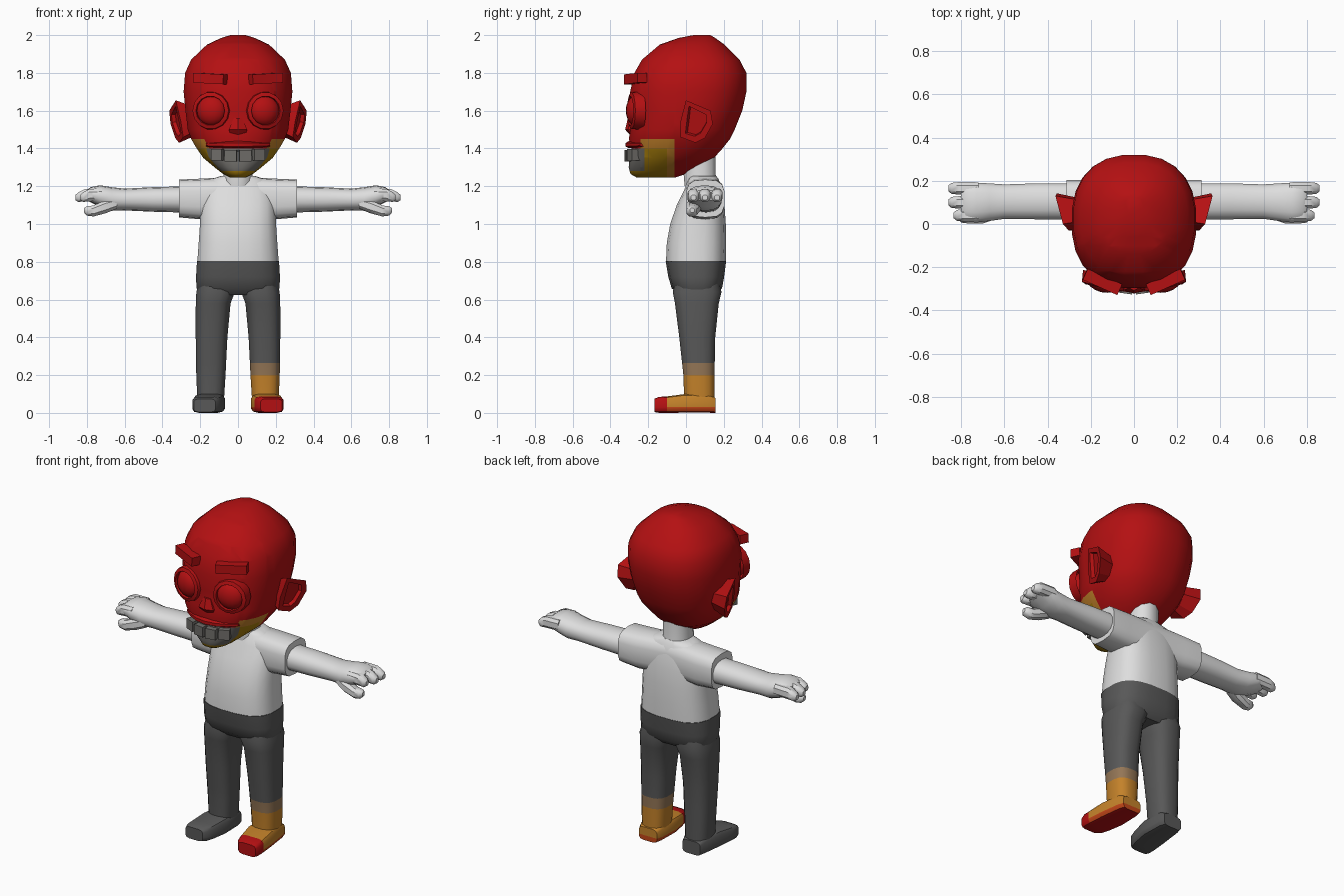
import bpy, bmesh, math
from mathutils import Matrix, Vector

if "Cube" in bpy.data.objects:
    bpy.data.objects.remove(bpy.data.objects["Cube"])


def srgb(r, g, b):
    return [((c / 255 + 0.055) / 1.055) ** 2.4 if c > 10 else c / 255 / 12.92 for c in (r, g, b)]


PALETTE = [("white", (222, 222, 222)), ("dark_grey", (88, 88, 88)), ("red", (180, 16, 18)),
           ("orange", (196, 130, 42)), ("olive", (170, 128, 12)), ("brown", (148, 118, 86)),
           ("tooth_grey", (112, 110, 106)), ("orange_red", (196, 70, 24))]
MATS = []
for mat_name, rgb in PALETTE:
    m = bpy.data.materials.new(mat_name)
    m.diffuse_color = (*srgb(*rgb), 1)
    m.use_nodes = True
    m.node_tree.nodes["Principled BSDF"].inputs["Base Color"].default_value = m.diffuse_color
    MATS.append(m)
WHITE, GREY, RED, ORANGE, OLIVE, BROWN, TOOTH, ORANGE_RED = range(8)


def finish(name, bm, color, cuts=(), rule=None, angle=40):
    """Cut along planes, colour faces by rule and make the object."""
    for axis, value in cuts:
        co, no = Vector((0, 0, 0)), Vector((0, 0, 0))
        co["xyz".index(axis)], no["xyz".index(axis)] = value, 1
        bmesh.ops.bisect_plane(bm, geom=bm.verts[:] + bm.edges[:] + bm.faces[:],
                               plane_co=co, plane_no=no, dist=1e-5)
    bmesh.ops.recalc_face_normals(bm, faces=bm.faces[:])
    bm.normal_update()
    for f in bm.faces:
        f.smooth = True
        f.material_index = rule(f.calc_center_median(), f.normal) if rule else color
    me = bpy.data.meshes.new(name)
    bm.to_mesh(me)
    bm.free()
    for mat in MATS:
        me.materials.append(mat)
    me.set_sharp_from_angle(angle=math.radians(angle))
    ob = bpy.data.objects.new(name, me)
    bpy.context.collection.objects.link(ob)
    return ob


def loft(name, axis, rings, color, n=16, power=2.5, side=1, **kw):
    """Rounded sections (t, a0, a1, b0, b1) joined along an axis."""
    bm = bmesh.new()
    loops = []
    for t, a0, a1, b0, b1 in rings:
        loop = []
        for i in range(n):
            ang = 2 * math.pi * (i + 0.5) / n
            c, s = math.cos(ang), math.sin(ang)
            a = (a0 + a1) / 2 + (a1 - a0) / 2 * math.copysign(abs(c) ** (2 / power), c)
            b = (b0 + b1) / 2 + (b1 - b0) / 2 * math.copysign(abs(s) ** (2 / power), s)
            p = {"x": (t, a, b), "y": (a, t, b), "z": (a, b, t)}[axis]
            loop.append(bm.verts.new((p[0] * side, p[1], p[2])))
        loops.append(loop)
    for lo, hi in zip(loops, loops[1:]):
        for i in range(n):
            bm.faces.new((lo[i], lo[(i + 1) % n], hi[(i + 1) % n], hi[i]))
    bm.faces.new(loops[0])
    bm.faces.new(loops[-1])
    return finish(name, bm, color, **kw)


def box(name, loc, size, color, turn=0, tilt=0):
    bm = bmesh.new()
    bmesh.ops.create_cube(bm, size=1, matrix=Matrix.Translation(loc) @ Matrix.Rotation(turn, 4, "Z")
                          @ Matrix.Rotation(tilt, 4, "Y") @ Matrix.Diagonal((*size, 1)))
    return finish(name, bm, color)


# Head with painted jaw
def head_color(c, n):
    if c.z > 1.45 or c.y > -0.06:
        return RED
    if c.z > 1.28 and c.y < -0.22 and c.z < 1.40:
        return TOOTH
    if c.z > 1.40 and c.y < -0.24:
        return RED
    if c.z > 1.40 or c.y > -0.10:
        return ORANGE
    return OLIVE


head = [(1.245, .04, -.26, -.06), (1.265, .08, -.295, 0), (1.30, .125, -.305, .07),
        (1.35, .185, -.30, .15), (1.40, .22, -.29, .195), (1.45, .25, -.305, .235),
        (1.50, .268, -.295, .26), (1.60, .28, -.295, .30), (1.70, .29, -.298, .322),
        (1.80, .282, -.275, .322), (1.87, .25, -.235, .285), (1.95, .165, -.14, .205),
        (1.985, .09, -.04, .155), (2.0, .04, .04, .13)]
loft("head", "z", [(z, -w, w, f, b) for z, w, f, b in head], RED, n=24, power=2.35, angle=60,
     cuts=[("z", 1.28), ("y", -.06), ("y", -.10), ("y", -.22), ("y", -.24)], rule=head_color)

# Upper lip, curved around the mouth
lip = [(x, -.322 + 2.6 * x * x, -.25 + 2.6 * x * x, 1.40 + .3 * x * x, 1.44 - .3 * x * x)
       for x in (-.17, -.12, -.06, 0, .06, .12, .17)]
loft("upper_lip", "x", lip, RED, n=8)

# Teeth
for i, x in enumerate((-.105, -.036, .036, .105)):
    box(f"tooth_{i}", (x, -.30 + 2.2 * x * x, 1.36 + .6 * x * x), (.062, .05, .06), TOOTH, turn=4 * x)

# Nose
loft("nose", "z", [(1.475, -.045, .045, -.30, -.25), (1.50, -.055, .055, -.322, -.25),
                   (1.56, -.025, .025, -.308, -.25)], RED, n=6)

EAR = [(-.03, 1.46), (-.03, 1.54), (0, 1.655), (.13, 1.60), (.142, 1.53), (.10, 1.455), (.05, 1.43)]
for s, label in ((1, "left"), (-1, "right")):
    # Eye and lid ring
    bm = bmesh.new()
    place = Matrix.Translation((s * .14, -.265, 1.60)) @ Matrix.Rotation(s * .22, 4, "Z")
    bmesh.ops.create_uvsphere(bm, u_segments=16, v_segments=10, radius=1,
                              matrix=place @ Matrix.Diagonal((.08, .052, .08, 1)))
    finish(label + "_eye", bm, RED)
    bm = bmesh.new()
    rings = []
    for r, y in ((.105, .03), (.098, -.025), (.078, -.032), (.072, .0)):
        rings.append([bm.verts.new(place @ Vector((r * math.cos(i * math.pi / 7), y,
                                                   r * math.sin(i * math.pi / 7)))) for i in range(14)])
    for lo, hi in zip(rings, rings[1:]):
        for i in range(14):
            bm.faces.new((lo[i], lo[(i + 1) % 14], hi[(i + 1) % 14], hi[i]))
    finish(label + "_eyelid", bm, RED)

    # Eyebrow
    box(label + "_eyebrow", (s * .147, -.268, 1.77), (.175, .055, .052), RED, s * .42, s * -.05)

    # Ear: flared plate with a sunken centre
    bm = bmesh.new()
    inner = [bm.verts.new((s * .25, .05 + (y - .05) * .75, 1.54 + (z - 1.54) * .75)) for y, z in EAR]
    outer = [bm.verts.new((s * (.312 + .33 * y + .15 * (z - 1.54)), y, z)) for y, z in EAR]
    for i in range(len(EAR)):
        j = (i + 1) % len(EAR)
        bm.faces.new((inner[i], inner[j], outer[j], outer[i]))
    bm.faces.new(inner)
    front = bm.faces.new(outer)
    bmesh.ops.recalc_face_normals(bm, faces=bm.faces[:])
    bmesh.ops.inset_individual(bm, faces=[front], thickness=.035, depth=0)
    bmesh.ops.inset_individual(bm, faces=[front], thickness=.006, depth=-.02)
    finish(label + "_ear", bm, RED, angle=25)

    # Arm, fingers and thumb
    loft(label + "_arm", "x", [(.26, .02, .19, 1.06, 1.20), (.45, .02, .19, 1.065, 1.195),
                               (.60, .022, .185, 1.072, 1.187), (.67, .012, .19, 1.07, 1.195),
                               (.73, .005, .193, 1.09, 1.205), (.78, .01, .193, 1.115, 1.195),
                               (.80, .03, .18, 1.125, 1.18)], WHITE, n=14, side=s, power=2.3)
    for i, (y, tip) in enumerate(((.04, .835), (.10, .86), (.165, .86))):
        loft(f"{label}_finger_{i}", "x", [(.72, y - .03, y + .03, 1.12, 1.19),
                                          (tip - .05, y - .031, y + .031, 1.118, 1.188),
                                          (tip - .015, y - .027, y + .027, 1.115, 1.17),
                                          (tip, y - .014, y + .014, 1.125, 1.155)], WHITE, n=8, side=s)
    loft(label + "_thumb", "x", [(.64, .02, .09, 1.08, 1.14), (.70, .0, .08, 1.055, 1.13),
                                 (.765, -.0, .065, 1.038, 1.10), (.80, .005, .06, 1.043, 1.095),
                                 (.815, .02, .045, 1.06, 1.085)], WHITE, n=8, side=s)

    # Leg; the left shin is painted in bands
    def leg_color(c, n, s=s):
        return GREY if s < 0 or c.z > .265 else BROWN if c.z > .20 else ORANGE

    loft(label + "_leg", "z", [(.04, .075, .215, -.01, .152), (.20, .065, .222, -.015, .152),
                               (.40, .055, .225, -.037, .156), (.58, .038, .225, -.06, .175),
                               (.64, .015, .222, -.072, .19), (.72, .02, .20, -.05, .17)],
         GREY, side=s, power=2.7, cuts=[("z", .265), ("z", .20)], rule=leg_color)

    # Foot; the left one has a red toe and sole
    def foot_color(c, n, s=s):
        if s < 0:
            return GREY
        if c.y < -.10 or n.z < -.8:
            return RED
        return ORANGE_RED if c.z < .03 else ORANGE

    loft(label + "_foot", "y", [(.156, .085, .205, 0, .08), (.12, .073, .217, 0, .10),
                                (-.01, .068, .235, 0, .10), (-.10, .085, .242, 0, .088),
                                (-.145, .10, .242, 0, .085), (-.167, .118, .235, .004, .075)],
         GREY, n=12, side=s, power=4.5, cuts=[("z", .03)], rule=foot_color)

# Shirt body, sleeves and neck
loft("shirt_body", "z", [(.805, -.217, .217, -.107, .212), (.90, -.21, .21, -.103, .214),
                         (1.0, -.203, .203, -.085, .212), (1.10, -.20, .20, -.05, .205),
                         (1.18, -.19, .19, -.01, .19), (1.235, -.15, .15, .01, .175),
                         (1.255, -.09, .09, .02, .16)], WHITE, n=20, power=2.7)
loft("sleeves", "x", [(-.312, .0, .205, 1.035, 1.235), (-.20, -.0, .205, 1.025, 1.24),
                      (0, -.0, .19, 1.03, 1.25), (.20, -.0, .205, 1.025, 1.24),
                      (.312, .0, .205, 1.035, 1.235)], WHITE, n=14, power=3.2)
loft("neck", "z", [(1.20, -.085, .085, -.01, .17), (1.26, -.08, .08, -.015, .16),
                   (1.40, -.08, .08, 0, .16)], WHITE, n=12, power=2.2)

# Trouser hips
loft("hips", "z", [(.625, -.20, .20, -.04, .16), (.66, -.222, .222, -.077, .192),
                   (.72, -.224, .224, -.095, .203), (.805, -.219, .219, -.109, .214)],
     GREY, n=20, power=2.8)
